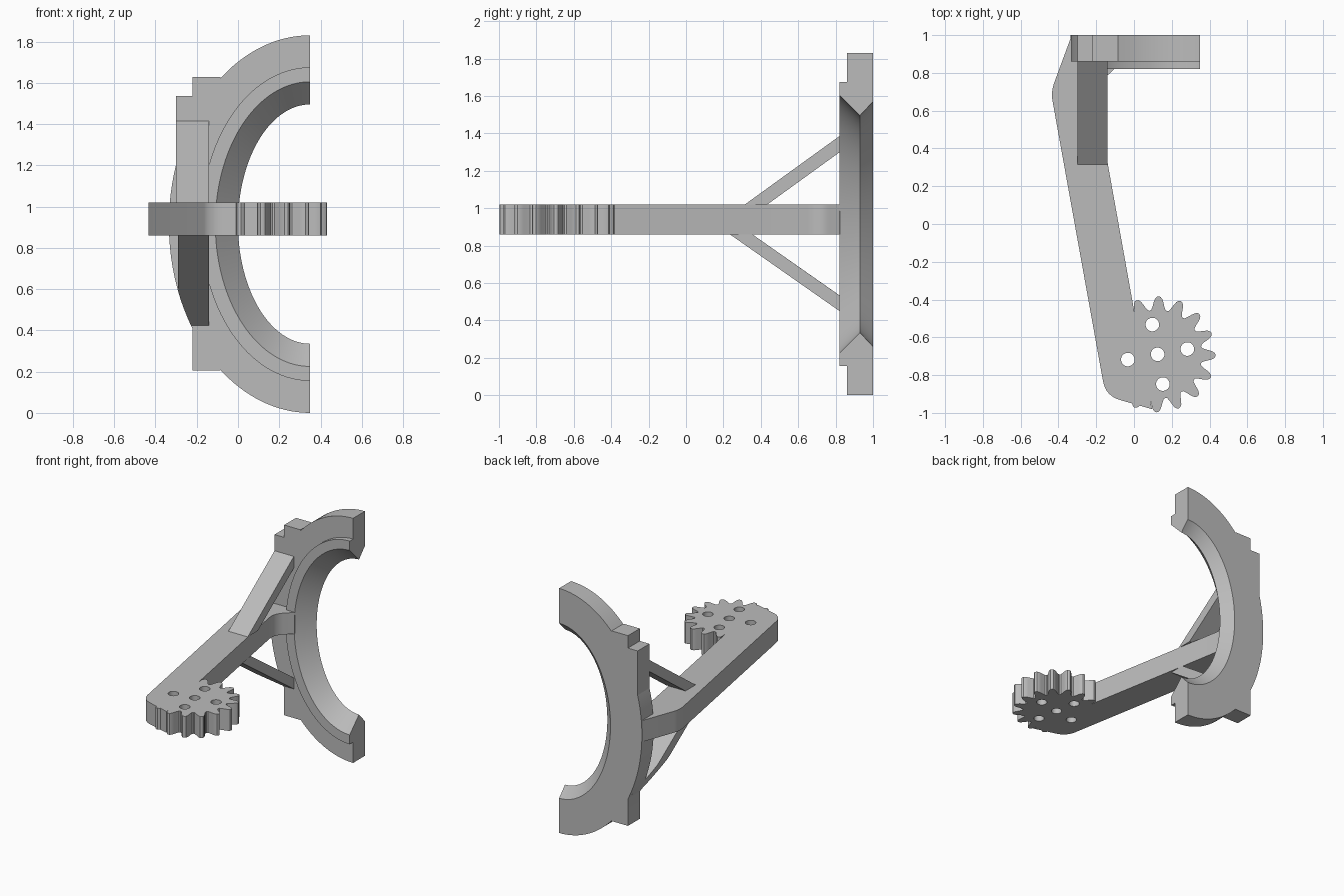
import bpy, bmesh
from math import sin, cos, pi, radians
from mathutils import Vector

if "Cube" in bpy.data.objects:
    bpy.data.objects.remove(bpy.data.objects["Cube"], do_unlink=True)

grey = bpy.data.materials.new("plain_grey")
grey.use_nodes = True
grey.diffuse_color = (0.5, 0.5, 0.5, 1)
grey.node_tree.nodes["Principled BSDF"].inputs["Base Color"].default_value = (0.5, 0.5, 0.5, 1)

CX, CZ = 0.35, 0.915        # centre of the elliptical ring
RX, RZ = 0.685, 0.915       # outer radii of the ring
BOTTOM, TOP = 0.86, 1.02    # arm and gear heights
GEAR = Vector((0.125, -0.69))


def loft(name, rings, closed=False):
    """Skin equal-length loops; cap the ends, or join last to first."""
    bm = bmesh.new()
    loops = [[bm.verts.new(p) for p in ring] for ring in rings]
    pairs = list(zip(loops, loops[1:]))
    if closed:
        pairs.append((loops[-1], loops[0]))
    else:
        bm.faces.new(loops[0])
        bm.faces.new(loops[-1])
    for a, b in pairs:
        for i in range(len(a)):
            j = (i + 1) % len(a)
            bm.faces.new((a[i], a[j], b[j], b[i]))
    bmesh.ops.recalc_face_normals(bm, faces=bm.faces)
    mesh = bpy.data.meshes.new(name)
    bm.to_mesh(mesh)
    bm.free()
    mesh.materials.append(grey)
    obj = bpy.data.objects.new(name, mesh)
    bpy.context.collection.objects.link(obj)
    return obj


def plate(name, outline, low=BOTTOM, high=TOP):
    return loft(name, [[(x, y, z) for x, y in outline] for z in (low, high)])


def box(name, x, y, z):
    return plate(name, [(x[0], y[0]), (x[1], y[0]), (x[1], y[1]), (x[0], y[1])], *z)


def combine(obj, tools, operation):
    """Apply boolean tools and remove them."""
    for tool in tools:
        mod = obj.modifiers.new(tool.name, "BOOLEAN")
        mod.operation, mod.solver, mod.object = operation, "EXACT", tool
        bpy.context.view_layer.update()
        graph = bpy.context.evaluated_depsgraph_get()
        obj_eval = obj.evaluated_get(graph)
        mesh = bpy.data.meshes.new_from_object(obj_eval)
        obj.modifiers.clear()
        obj.data = mesh
        bpy.data.objects.remove(tool, do_unlink=True)


def rounded(corners, steps=8):
    """Outline from (x, y, setback), with curved corners."""
    points = []
    for i, (x, y, setback) in enumerate(corners):
        p = Vector((x, y))
        if not setback:
            points.append(p)
            continue
        a = Vector(corners[i - 1][:2])
        b = Vector(corners[(i + 1) % len(corners)][:2])
        a = p + (a - p).normalized() * setback
        b = p + (b - p).normalized() * setback
        for k in range(steps + 1):
            t = k / steps
            points.append(a * (1 - t) ** 2 + p * 2 * t * (1 - t) + b * t * t)
    return points


def circle(centre, radius, count=32):
    return [(centre.x + radius * cos(2 * pi * i / count),
             centre.y + radius * sin(2 * pi * i / count)) for i in range(count)]


# Half ring: (depth, inset from the outer ellipse) swept along half an ellipse
section = [(1, 0), (0.86, 0), (0.86, 0.155), (0.82, 0.155), (0.82, 0.225),
           (0.93, 0.335), (1, 0.26)]
STEPS = 72
sweep = [pi / 2 + pi * i / STEPS for i in range(STEPS + 1)]
ring = loft("half_ring", [[(CX + (RX - d) * cos(a), y, CZ + (RZ - d) * sin(a))
                           for y, d in section] for a in sweep])

# Mounting blocks on the ring's edge
blocks = [box("upper_block", (-0.22, -0.085), (0.86, 1), (1.3, 1.628)),
          box("upper_step", (-0.30, -0.15), (0.86, 1), (1.204, 1.535)),
          box("lower_block", (-0.22, -0.085), (0.86, 1), (0.205, 0.5))]
combine(ring, blocks, "UNION")

# Bent arm, joined with the gear
arm = plate("arm", rounded([(-0.335, 0.985, 0), (-0.44, 0.70, 0.05), (-0.15, -0.91, 0.08),
                            (0.095, -0.98, 0), (0, -0.455, 0), (-0.14, 0.325, 0),
                            (-0.21, 0.72, 0.07), (-0.105, 0.82, 0), (-0.12, 0.88, 0)]))

# Gear teeth: (fraction of pitch, radius) for half a tooth, mirrored
half = [(-0.5, 0.234), (-0.4, 0.238), (-0.31, 0.255), (-0.24, 0.275),
        (-0.17, 0.293), (-0.09, 0.304)]
tooth = half + [(0, 0.307)] + [(-f, r) for f, r in reversed(half[1:])]
TEETH = 16
teeth = []
for i in range(TEETH):
    for f, r in tooth:
        a = (i + f) * 2 * pi / TEETH - radians(1)
        teeth.append((GEAR.x + r * cos(a), GEAR.y + r * sin(a)))
combine(arm, [plate("gear", teeth)], "UNION")

# Centre hole and four holes around it
centres = [GEAR] + [GEAR + 0.16 * Vector((cos(a), sin(a)))
                    for a in (radians(10) + k * pi / 2 for k in range(4))]
combine(arm, [plate("hole", circle(c, 0.036), 0.8, 1.1) for c in centres], "DIFFERENCE")
arm.name = "arm_with_gear"


# Sloping braces between arm and ring
def brace(name, outline, start_y, start_z, slope):
    return loft(name, [[(x, start_y + abs(z - start_z) / slope + shift, z)
                        for x, z in outline] for shift in (0, 0.12)])


upper_brace = brace("upper_brace", [(-0.30, 1.42), (-0.14, 1.42), (-0.14, 1.02), (-0.30, 1.02)],
                    0.315, 1.02, 0.723)
lower_z = [0.415 + 0.445 * i / 16 for i in range(17)]
edge = [(max(-0.29, CX - RX * (1 - ((z - CZ) / RZ) ** 2) ** 0.5), z) for z in lower_z]
lower_brace = brace("lower_brace", edge + [(-0.14, 0.86), (-0.14, 0.415)], 0.235, 0.86, 0.70)
# The ends stay within the ring's depth
for obj in (upper_brace, lower_brace):
    for v in obj.data.vertices:
        v.co.y = min(v.co.y, 0.99)

for obj in (ring, arm, upper_brace, lower_brace):
    bpy.ops.object.select_all(action="DESELECT")
    obj.select_set(True)
    bpy.context.view_layer.objects.active = obj
    bpy.ops.object.shade_smooth_by_angle(angle=radians(30))
